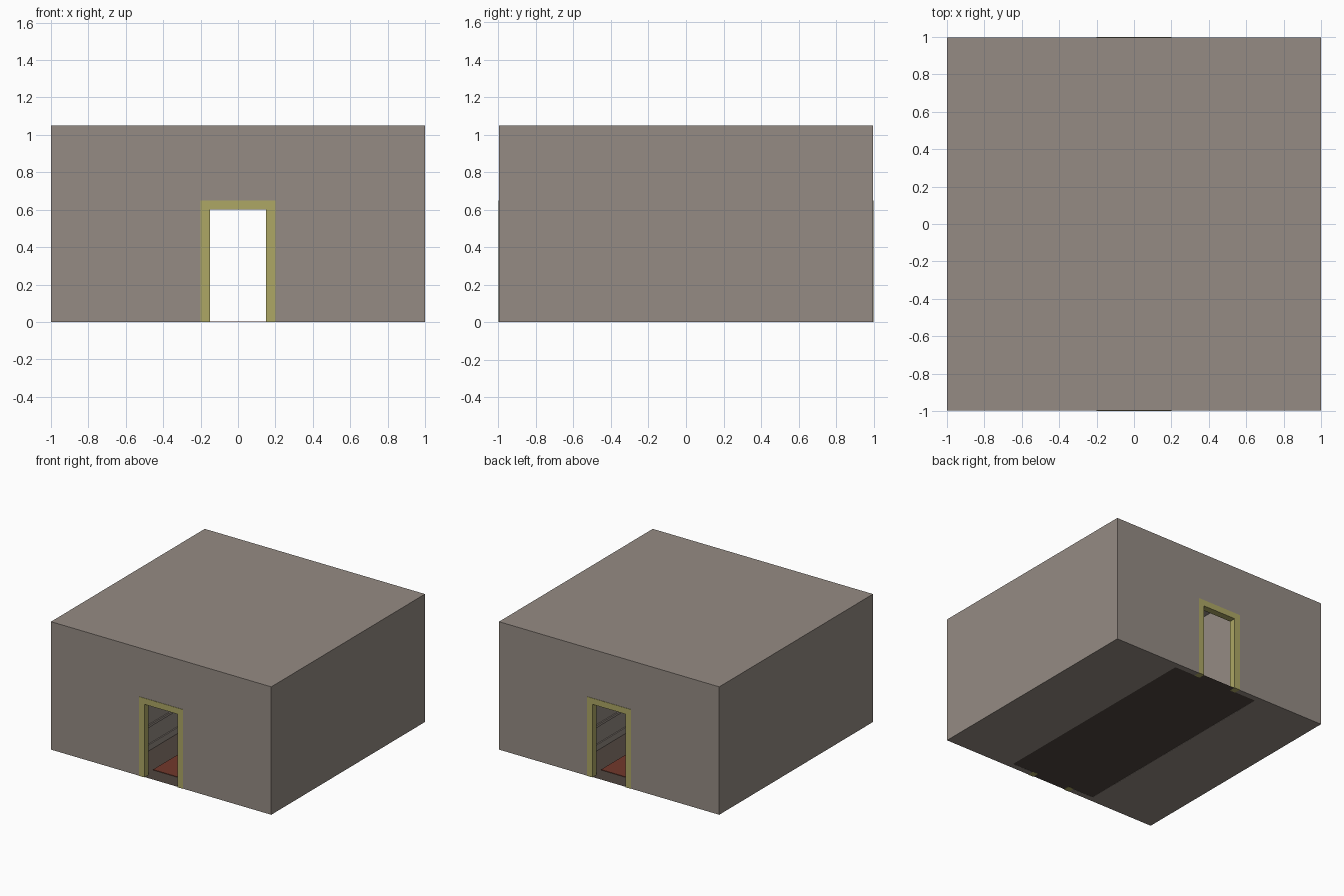
import bpy

if "Cube" in bpy.data.objects:
    bpy.data.objects.remove(bpy.data.objects["Cube"])


def material(name, rgb):
    m = bpy.data.materials.new(name)
    m.diffuse_color = (*rgb, 1)
    m.use_nodes = True
    m.node_tree.nodes["Principled BSDF"].inputs["Base Color"].default_value = m.diffuse_color
    return m


stone = material("stone", (0.30, 0.26, 0.23))
brass = material("yellow_trim", (0.42, 0.39, 0.13))
brown = material("dark_floor", (0.08, 0.06, 0.05))
red = material("red_carpet", (0.17, 0.04, 0.025))


def box(name, x, y, z, mat):
    """Box between (min, max) pairs on each axis."""
    spans = (x, y, z)
    bpy.ops.mesh.primitive_cube_add(size=1, location=[sum(s) / 2 for s in spans])
    ob = bpy.context.object
    ob.name = name
    ob.scale = [abs(s[1] - s[0]) for s in spans]
    bpy.ops.object.transform_apply(location=False, rotation=False, scale=True)
    ob.data.materials.append(mat)
    return ob


def span(a, b, sign):
    return tuple(sorted((a * sign, b * sign)))


OUT = 0.997     # outer wall face
HALL = 0.40     # half width of the passage
DOOR_W, DOOR_H, TRIM = 0.15, 0.60, 0.05

# Roof slab and thin floor
box("roof", (-1, 1), (-OUT, OUT), (1.0, 1.05), stone)
bpy.ops.mesh.primitive_plane_add(size=2, location=(0, 0, 0.001))
floor = bpy.context.object
floor.name = "floor"
floor.scale = (HALL, 0.995, 1)
floor.data.materials.append(brown)

# Carpet runner
box("carpet", (-0.17, 0.17), (-0.86, 0.86), (0.002, 0.006), red)

for s, side in ((-1, "left"), (1, "right")):
    # Solid side mass lining the passage, with skirting and rail
    box(side + "_side_wall", span(HALL, 1, s), (-OUT, OUT), (0, 1.0), stone)
    box(side + "_skirting", span(HALL - 0.01, HALL, s), (-0.95, 0.95), (0, 0.05), stone)
    box(side + "_rail", span(HALL - 0.01, HALL, s), (-0.95, 0.95), (0.19, 0.21), stone)

for e, end in ((-1, "front"), (1, "back")):
    wall_y = span(0.95, OUT, e)
    trim_y = span(0.945, 1.0, e)
    edge = DOOR_W + TRIM
    # End wall around the doorway
    for s, side in ((-1, "left"), (1, "right")):
        box(f"{end}_{side}_wall", span(edge, HALL, s), wall_y, (0, 1.0), stone)
        box(f"{end}_{side}_jamb", span(DOOR_W, edge, s), trim_y, (0, DOOR_H), brass)
    box(end + "_upper_wall", (-edge, edge), wall_y, (DOOR_H + TRIM, 1.0), stone)
    # Door head
    box(end + "_door_head", (-edge, edge), trim_y, (DOOR_H, DOOR_H + TRIM), brass)
